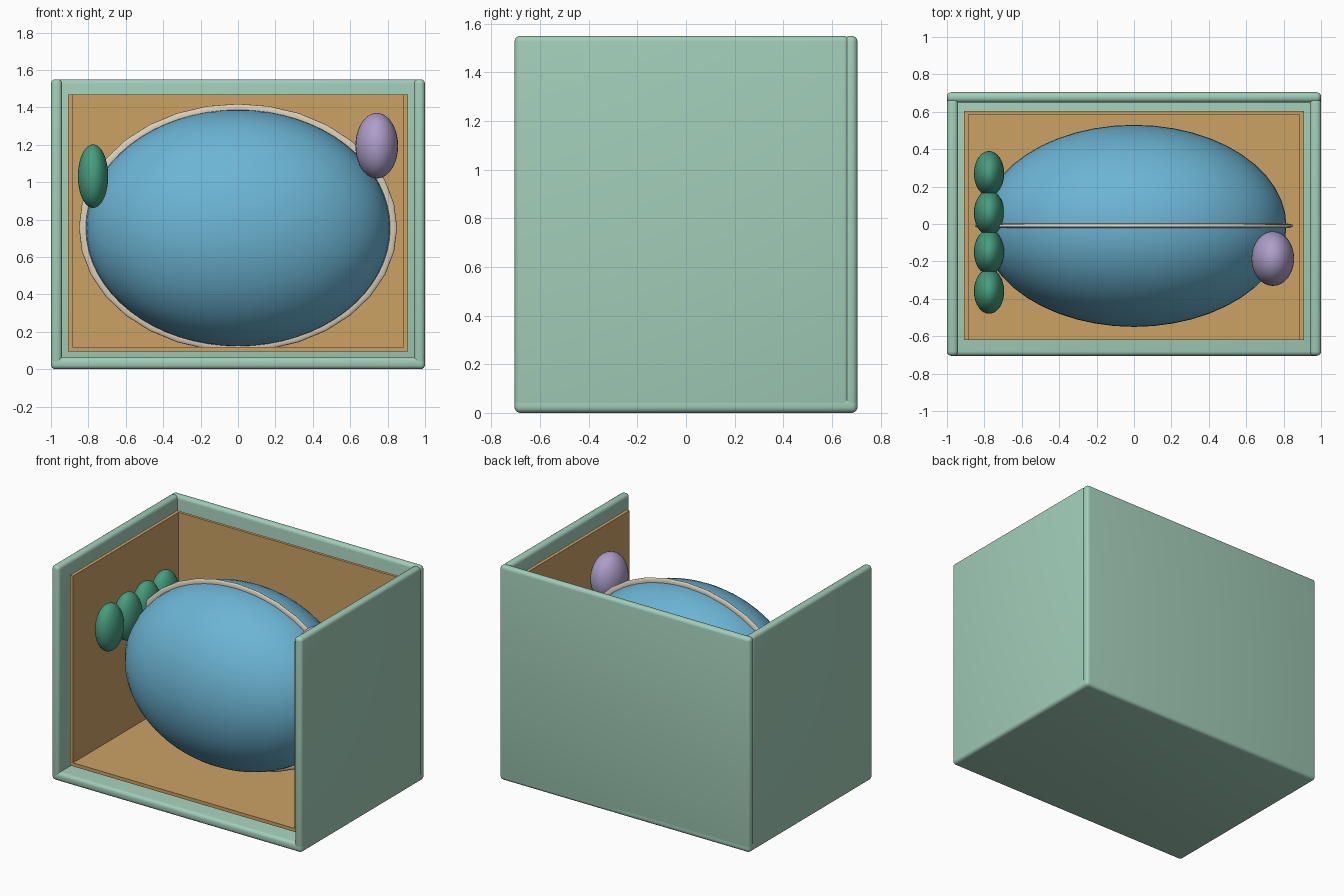
import bpy, bmesh
from math import radians
from mathutils import Matrix

if "Cube" in bpy.data.objects:
    bpy.data.objects.remove(bpy.data.objects["Cube"])


def material(name, rgb):
    m = bpy.data.materials.new(name)
    m.diffuse_color = (*rgb, 1)
    m.use_nodes = True
    m.node_tree.nodes["Principled BSDF"].inputs["Base Color"].default_value = m.diffuse_color
    return m


GREEN = material("pale_green", (0.36, 0.61, 0.48))
TAN = material("wood_tan", (0.60, 0.36, 0.13))
BLUE = material("blue", (0.15, 0.46, 0.66))
CREAM = material("cream", (0.72, 0.62, 0.47))
LEAF = material("leaf_green", (0.06, 0.34, 0.21))
LILAC = material("lilac", (0.42, 0.34, 0.58))


def finish(ob, mat, angle=40):
    ob.data.materials.append(mat)
    bpy.ops.object.select_all(action='DESELECT')
    ob.select_set(True)
    bpy.context.view_layer.objects.active = ob
    bpy.ops.object.shade_smooth_by_angle(angle=radians(angle))
    return ob


def panel(name, lo, hi, mat, bevel=0.0):
    size = [b - a for a, b in zip(lo, hi)]
    mid = [(a + b) / 2 for a, b in zip(lo, hi)]
    bm = bmesh.new()
    bmesh.ops.create_cube(bm, size=1, matrix=Matrix.Diagonal((*size, 1)))
    if bevel:
        bmesh.ops.bevel(bm, geom=bm.edges[:], offset=bevel, segments=4,
                        profile=0.5, affect='EDGES')
    me = bpy.data.meshes.new(name)
    bm.to_mesh(me)
    bm.free()
    ob = bpy.data.objects.new(name, me)
    bpy.context.collection.objects.link(ob)
    ob.location = mid
    return finish(ob, mat)


def ellipsoid(name, centre, radii, mat, segments=32, rings=20):
    bpy.ops.mesh.primitive_uv_sphere_add(segments=segments, ring_count=rings,
                                         radius=1, location=centre)
    ob = bpy.context.object
    ob.name = name
    ob.scale = radii
    return finish(ob, mat, 60)


# outer shell, open at the front and top
R = 0.024
panel("floor", (-1, -0.705, 0), (1, 0.705, 0.065), GREEN, R)
panel("back_wall", (-1, 0.65, 0.005), (1, 0.705, 1.55), GREEN, R)
for side, s in (("left", -1), ("right", 1)):
    a, b = sorted((s * 0.94, s * 1.0))
    panel(side + "_wall", (a, -0.705, 0.005), (b, 0.672, 1.55), GREEN, R)

# inner lining boards
panel("floor_lining", (-0.905, -0.62, 0.095), (0.905, 0.605, 0.12), TAN)
panel("back_lining", (-0.905, 0.585, 0.095), (0.905, 0.605, 1.47), TAN)
for side, s in (("left", -1), ("right", 1)):
    a, b = sorted((s * 0.885, s * 0.909))
    panel(side + "_lining", (a, -0.62, 0.095), (b, 0.605, 1.47), TAN)

# large egg-shaped body
ellipsoid("body", (0, -0.01, 0.755), (0.815, 0.54, 0.632), BLUE, 48, 32)

# seam band around the body
bpy.ops.mesh.primitive_torus_add(major_segments=32, minor_segments=12,
                                 major_radius=1, minor_radius=0.04,
                                 location=(0, -0.01, 0.757),
                                 rotation=(radians(90), 0, 0))
band = bpy.context.object
band.name = "seam_band"
band.scale = (0.818, 0.637, 0.3)
finish(band, CREAM, 60)

# row of small pods along the left side
for i in range(4):
    ellipsoid(f"pod_{i + 1}", (-0.775, -0.36 + 0.21 * i, 1.032),
              (0.081, 0.12, 0.17), LEAF)

# single pod at the upper right
ellipsoid("side_pod", (0.742, -0.185, 1.195), (0.114, 0.146, 0.175), LILAC)
